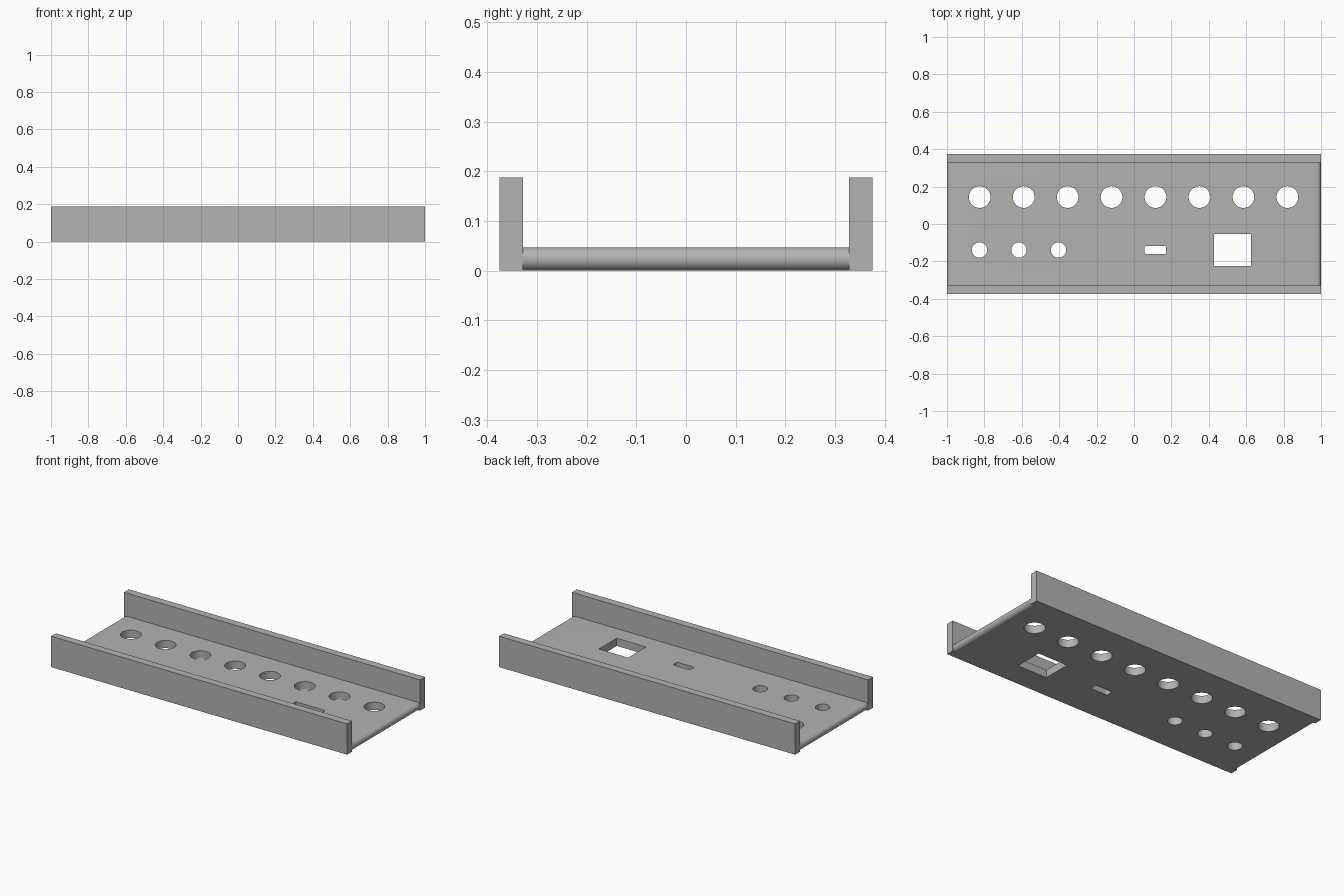
import bpy, bmesh, math

if "Cube" in bpy.data.objects:
    bpy.data.objects.remove(bpy.data.objects["Cube"])

LENGTH, HALF_W, INNER_W = 1.0, 0.375, 0.328
THICK, HEIGHT = 0.047, 0.188

# Single grey material
grey = bpy.data.materials.new("plain grey")
grey.use_nodes = True
colour = (0.45, 0.45, 0.45, 1)
grey.diffuse_color = colour
grey.node_tree.nodes["Principled BSDF"].inputs["Base Color"].default_value = colour


def prism(name, outline, axis, start, end):
    """Extrude a closed 2D outline along y or z."""
    place = (lambda a, b: (a, start, b)) if axis == "y" else (lambda a, b: (a, b, start))
    shift = (0, end - start, 0) if axis == "y" else (0, 0, end - start)
    bm = bmesh.new()
    face = bm.faces.new([bm.verts.new(place(a, b)) for a, b in outline])
    ext = bmesh.ops.extrude_face_region(bm, geom=[face])
    moved = [v for v in ext["geom"] if isinstance(v, bmesh.types.BMVert)]
    bmesh.ops.translate(bm, verts=moved, vec=shift)
    bmesh.ops.recalc_face_normals(bm, faces=bm.faces)
    mesh = bpy.data.meshes.new(name)
    bm.to_mesh(mesh)
    bm.free()
    mesh.materials.append(grey)
    obj = bpy.data.objects.new(name, mesh)
    bpy.context.collection.objects.link(obj)
    return obj


def rounded_rect(cx, cy, hx, hy, r, steps):
    """Rectangle outline with rounded corners; a circle when r = hx = hy."""
    points = []
    for i, (sx, sy) in enumerate(((1, 1), (-1, 1), (-1, -1), (1, -1))):
        for s in range(steps + 1):
            a = math.pi / 2 * (i + s / steps)
            p = (cx + sx * (hx - r) + r * math.cos(a), cy + sy * (hy - r) + r * math.sin(a))
            if not points or math.dist(p, points[-1]) > 1e-5:
                points.append(p)
    if math.dist(points[0], points[-1]) < 1e-5:
        points.pop()
    return points


# Floor plate with half-round ends
floor = prism("floor_plate", rounded_rect(0, THICK / 2, LENGTH, THICK / 2, THICK / 2, 10),
              "y", -INNER_W, INNER_W)

# Openings: row of large holes, three small holes, slot, window
openings = [rounded_rect(-0.825 + 0.235 * i, 0.144, 0.058, 0.058, 0.058, 12) for i in range(8)]
openings += [rounded_rect(-0.826 + 0.211 * i, -0.139, 0.041, 0.041, 0.041, 12) for i in range(3)]
openings.append(rounded_rect(0.114, -0.139, 0.058, 0.021, 0.008, 4))
openings.append([(0.428, -0.225), (0.626, -0.225), (0.626, -0.053), (0.428, -0.053)])

bpy.context.view_layer.objects.active = floor
for outline in openings:
    cutter = prism("opening_cutter", outline, "z", -0.1, 0.15)
    cutter.hide_render = True
    mod = floor.modifiers.new("opening", "BOOLEAN")
    mod.operation, mod.solver, mod.object = "DIFFERENCE", "EXACT", cutter
    bpy.ops.object.modifier_apply(modifier=mod.name)
    bpy.data.objects.remove(cutter)

floor.select_set(True)
bpy.ops.object.shade_smooth_by_angle(angle=math.radians(35))

# Long side walls
wall_profile = [(-LENGTH, 0), (LENGTH, 0), (LENGTH, HEIGHT), (-LENGTH, HEIGHT)]
prism("front_wall", wall_profile, "y", -HALF_W, -INNER_W)
prism("back_wall", wall_profile, "y", INNER_W, HALF_W)
